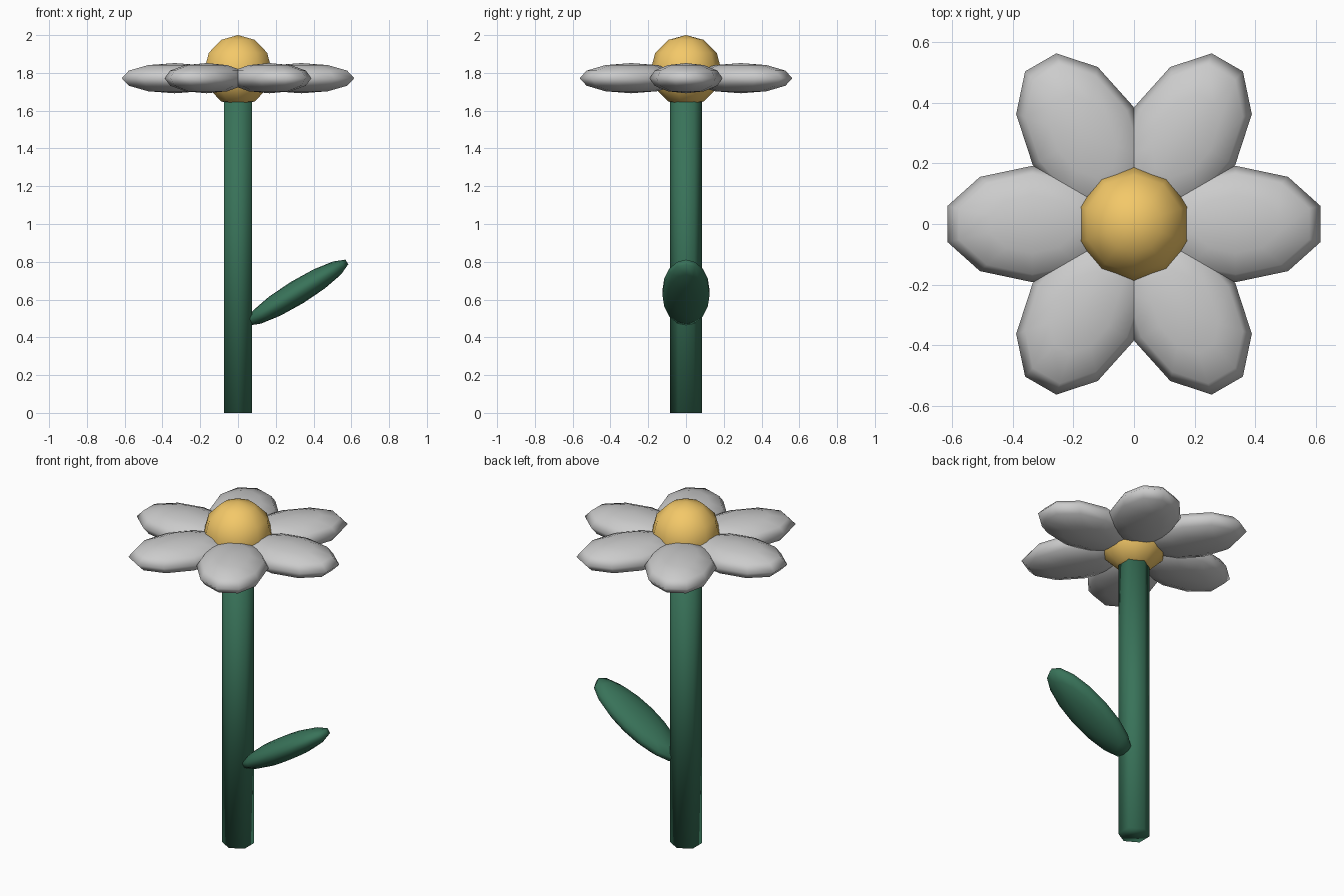
import bpy, math
from mathutils import Matrix, Vector

if "Cube" in bpy.data.objects:
    bpy.data.objects.remove(bpy.data.objects["Cube"])


def material(name, rgb):
    m = bpy.data.materials.new(name)
    m.diffuse_color = (*rgb, 1)
    m.use_nodes = True
    m.node_tree.nodes["Principled BSDF"].inputs["Base Color"].default_value = m.diffuse_color
    return m


def finish(ob, name, mat=None):
    ob.name = name
    bpy.ops.object.shade_smooth()
    if mat:
        ob.data.materials.append(mat)
    return ob


def ellipsoid(name, loc, radii, segments, rings, rot=(0, 0, 0), mat=None):
    bpy.ops.mesh.primitive_uv_sphere_add(segments=segments, ring_count=rings,
                                         radius=1, location=loc, rotation=rot)
    ob = bpy.context.object
    ob.data.transform(Matrix.Diagonal((*radii, 1)))
    return finish(ob, name, mat)


green = material("green", (0.04, 0.17, 0.10))
yellow = material("yellow", (0.90, 0.58, 0.14))

# Six-sided stem
STEM_H = 1.72
bpy.ops.mesh.primitive_cylinder_add(vertices=6, radius=0.085, depth=STEM_H,
                                    location=(0, 0, STEM_H / 2))
finish(bpy.context.object, "stem", green)

# Flower centre
ellipsoid("flower_centre", (0, 0, 1.812), (0.188, 0.188, 0.188), 10, 6, mat=yellow)

# Ring of six petals
for i in range(6):
    a = i * math.pi / 3
    loc = Vector((0.335 * math.cos(a), 0.335 * math.sin(a), 1.772))
    ellipsoid(f"petal_{i + 1}", loc, (0.295, 0.192, 0.08), 10, 6, rot=(0, 0, a))

# Single leaf rising to the right
ellipsoid("leaf", (0.312, 0, 0.637), (0.318, 0.128, 0.065), 16, 7,
          rot=(0, -0.55, 0), mat=green)
